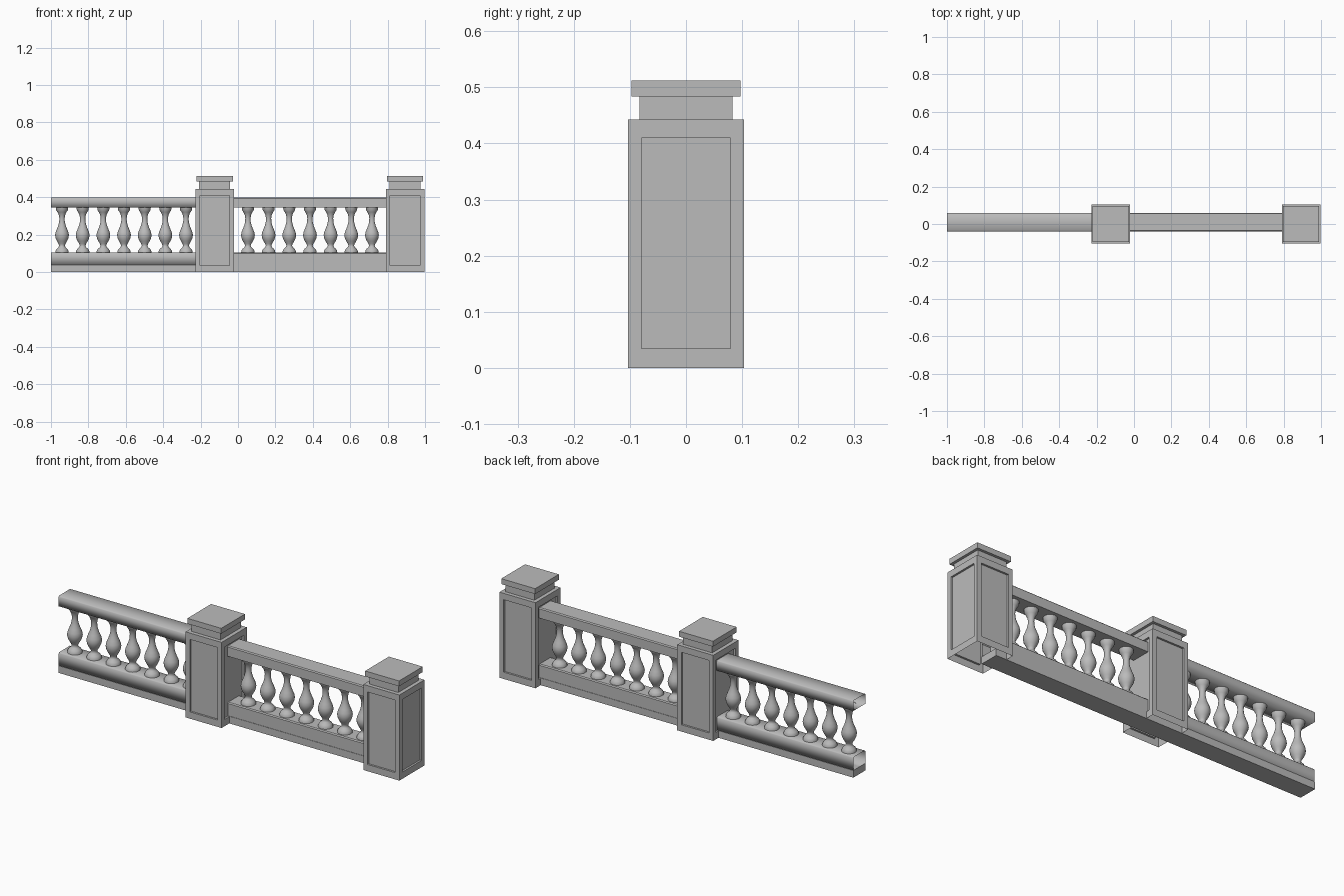
import bpy, bmesh, math

if "Cube" in bpy.data.objects:
    bpy.data.objects.remove(bpy.data.objects["Cube"], do_unlink=True)

stone = bpy.data.materials.new("grey_stone")
stone.use_nodes = True
colour = (0.5, 0.5, 0.5, 1)
stone.diffuse_color = colour
stone.node_tree.nodes["Principled BSDF"].inputs["Base Color"].default_value = colour

RAIL_Y = 0.01          # rails sit slightly behind the pillar centre line


def finish(bm, name, smooth=None):
    """Turn a bmesh into a named stone object, optionally smooth by angle."""
    bmesh.ops.recalc_face_normals(bm, faces=bm.faces)
    mesh = bpy.data.meshes.new(name)
    bm.to_mesh(mesh)
    bm.free()
    mesh.materials.append(stone)
    obj = bpy.data.objects.new(name, mesh)
    bpy.context.collection.objects.link(obj)
    if smooth is not None:
        bpy.ops.object.select_all(action='DESELECT')
        obj.select_set(True)
        bpy.context.view_layer.objects.active = obj
        bpy.ops.object.shade_smooth_by_angle(angle=math.radians(smooth))
    return obj


def add_box(bm, x, y, z):
    """Add a box from (low, high) pairs and return its faces."""
    verts = bmesh.ops.create_cube(bm, size=1)["verts"]
    for v in verts:
        for i, (lo, hi) in enumerate((x, y, z)):
            v.co[i] = lo if v.co[i] < 0 else hi
    return list({f for v in verts for f in v.link_faces})


def pillar(name, cx):
    """Hollow-bottomed body with four recessed panels, a neck and a cap."""
    def span(r):
        return (cx - r, cx + r), (-r, r)

    bm = bmesh.new()
    faces = add_box(bm, *span(0.103), (0, 0.443))
    sides = [f for f in faces if abs(f.normal.z) < 0.5]
    bottom = [f for f in faces if f.normal.z < -0.5]
    bmesh.ops.delete(bm, geom=bottom, context='FACES_ONLY')
    for f in sides:
        bmesh.ops.inset_individual(bm, faces=[f], thickness=0.024, use_even_offset=True)
        # fit the panel height, then push it in
        for v in f.verts:
            v.co.z = 0.035 if v.co.z < 0.2 else 0.41
        ring = bmesh.ops.inset_individual(bm, faces=[f], thickness=0.0, depth=-0.01)
    add_box(bm, *span(0.083), (0.443, 0.485))
    add_box(bm, *span(0.097), (0.484, 0.512))
    return finish(bm, name)


def rail(name, x0, x1, z0, z1, half, smooth):
    """Open-ended rail with a slim chamfer along its upper edges."""
    c = 0.005
    profile = [(-half, z0), (-half, z1 - c), (c - half, z1),
               (half - c, z1), (half, z1 - c), (half, z0)]
    bm = bmesh.new()
    rings = [[bm.verts.new((x, RAIL_Y + y, z)) for y, z in profile] for x in (x0, x1)]
    for i in range(len(profile)):
        j = (i + 1) % len(profile)
        bm.faces.new((rings[0][i], rings[0][j], rings[1][j], rings[1][i]))
    return finish(bm, name, smooth)


# Turned baluster outline: (radius, height)
OUTLINE = [(0.036, 0.104), (0.035, 0.113), (0.029, 0.123), (0.019, 0.132),
           (0.015, 0.14), (0.018, 0.15), (0.027, 0.165), (0.034, 0.18),
           (0.037, 0.197), (0.034, 0.213), (0.027, 0.23), (0.02, 0.248),
           (0.015, 0.268), (0.014, 0.288), (0.017, 0.305), (0.024, 0.32),
           (0.031, 0.33), (0.033, 0.346)]


def baluster(name, cx):
    bm = bmesh.new()
    verts = [bm.verts.new((cx + r, RAIL_Y, z)) for r, z in OUTLINE]
    edges = [bm.edges.new(pair) for pair in zip(verts, verts[1:])]
    bmesh.ops.spin(bm, geom=verts + edges, cent=(cx, RAIL_Y, 0), axis=(0, 0, 1),
                   angle=math.tau, steps=20, use_merge=True)
    bmesh.ops.remove_doubles(bm, verts=bm.verts, dist=0.0001)
    return finish(bm, name, 60)


# Pillars
pillar("middle_pillar", -0.125)
pillar("end_pillar", 0.893)

# Plinth running under both sections
bm = bmesh.new()
add_box(bm, (-1, 0.85), (RAIL_Y - 0.05, RAIL_Y + 0.05), (0, 0.037))
finish(bm, "plinth")

# Rails and balusters: soft-shaded right section, crisp left section
for side, x0, x1, first, smooth in (("right", -1, -0.15, -0.941, 180),
                                    ("left", -0.12, 0.85, 0.053, 30)):
    rail(side + "_base_rail", x0, x1, 0.037, 0.105, 0.048, smooth)
    rail(side + "_top_rail", x0, x1, 0.345, 0.398, 0.05, smooth)
    for i in range(7):
        baluster(f"{side}_baluster_{i + 1}", first + i * 0.1105)
